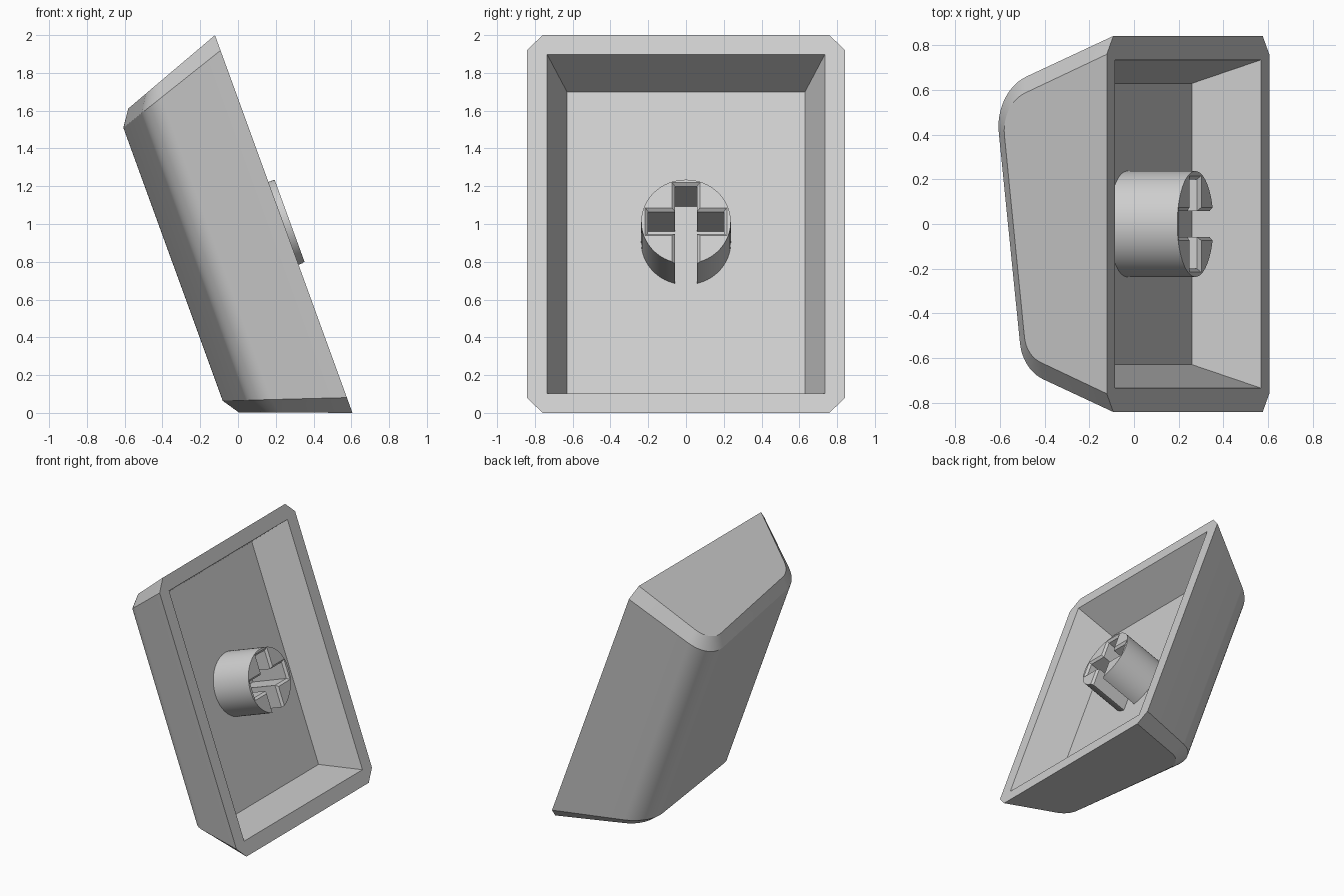
import bpy, bmesh, math
from mathutils import Vector

if "Cube" in bpy.data.objects:
    bpy.data.objects.remove(bpy.data.objects["Cube"])

# Tilted frame: u runs up the rim plane, y across, n out of the opening
TILT = math.radians(20)
U = Vector((-math.sin(TILT), 0, math.cos(TILT)))
N = Vector((math.cos(TILT), 0, math.sin(TILT)))
Y = Vector((0, 1, 0))
CENTRE = Vector((0.242, 0, 1))

plastic = bpy.data.materials.new("light_grey_plastic")
plastic.use_nodes = True
GREY = (0.62, 0.62, 0.62, 1)
plastic.diffuse_color = GREY
plastic.node_tree.nodes["Principled BSDF"].inputs["Base Color"].default_value = GREY


def loft(name, rings):
    """Solid through matching closed rings of (u, y, n) points."""
    bm = bmesh.new()
    loops = [[bm.verts.new(CENTRE + U * u + Y * y + N * n) for u, y, n in ring]
             for ring in rings]
    for a, b in zip(loops, loops[1:]):
        for i in range(len(a)):
            j = (i + 1) % len(a)
            bm.faces.new((a[i], a[j], b[j], b[i]))
    bm.faces.new(loops[0])
    bm.faces.new(loops[-1])
    bmesh.ops.recalc_face_normals(bm, faces=bm.faces)
    mesh = bpy.data.meshes.new(name)
    bm.to_mesh(mesh)
    bm.free()
    mesh.materials.append(plastic)
    obj = bpy.data.objects.new(name, mesh)
    bpy.context.collection.objects.link(obj)
    return obj


def carve(obj, cutter):
    """Subtract the cutter, remove it, then smooth the rounded areas."""
    cutter.hide_render = True
    mod = obj.modifiers.new("cut", 'BOOLEAN')
    mod.operation = 'DIFFERENCE'
    mod.solver = 'EXACT'
    mod.object = cutter
    bpy.ops.object.select_all(action='DESELECT')
    obj.select_set(True)
    bpy.context.view_layer.objects.active = obj
    bpy.ops.object.modifier_apply(modifier=mod.name)
    bpy.data.objects.remove(cutter)
    bpy.ops.object.shade_smooth_by_angle(angle=math.radians(22))


def fillet(p, c, q, r, steps=12):
    a, b = (p - c).normalized(), (q - c).normalized()
    half = a.angle(b) / 2
    mid = c + (a + b).normalized() * r / math.sin(half)
    t = r / math.tan(half)
    start, end = (c + a * t - mid).normalized(), (c + b * t - mid).normalized()
    return [mid + start.slerp(end, i / steps) * r for i in range(steps + 1)]


def profile(side, depth, r_back, r_front):
    """Cross-section (y, n): sloping sides, slanted face, two round corners."""
    taper, slant = 0.385, 0.122
    reach = side - taper * depth
    yb, yf = reach / (1 + taper * slant), -reach / (1 - taper * slant)
    back, front = Vector((yb, -depth - slant * yb)), Vector((yf, -depth - slant * yf))
    p, q = Vector((side, 0)), Vector((-side, 0))
    return [p] + fillet(p, back, front, r_back) + fillet(back, front, q, r_front) + [q]


# Cap body: rounded cross-section with bevelled, sloping ends
outer = profile(0.842, 0.572, 0.24, 0.20)
inner = profile(0.760, 0.515, 0.18, 0.14)


def end_ring(points, rim, slope, sign):
    return [(sign * (rim + slope * n), y, n) for y, n in points]


cap = loft("cap_body", [end_ring(inner, 1.064, 0.369, -1),
                        end_ring(outer, 0.978, 0.335, -1),
                        end_ring(outer, 0.978, 0.335, 1),
                        end_ring(inner, 1.064, 0.369, 1)])


# Tapered cavity
def rectangle(n):
    u, y = 0.955 + 0.362 * n, 0.735 + 0.362 * n
    return [(-u, -y, n), (u, -y, n), (u, y, n), (-u, y, n)]


carve(cap, loft("cavity_cutter", [rectangle(-0.29), rectangle(0.1)]))

# Round stem with a chamfered cross slot, open at the lower side
TIP, RADIUS, SIDES = 0.035, 0.237, 64


def circle(n):
    angles = [2 * math.pi * i / SIDES for i in range(SIDES)]
    return [(RADIUS * math.cos(a), RADIUS * math.sin(a), n) for a in angles]


def cross(n, grow):
    arm, slot = 0.062 + grow, 0.058 + grow
    wide, top, low = 0.2 + grow, 0.205 + grow, -0.4
    right = [(low, slot), (-arm, slot), (-arm, wide), (arm, wide), (arm, slot), (top, slot)]
    left = [(u, -y) for u, y in reversed(right)]
    return [(u, y, n) for u, y in right + left]


stem = loft("stem", [circle(-0.3), circle(TIP)])
CHAMFER = 0.016
carve(stem, loft("slot_cutter", [cross(-0.4, 0), cross(TIP - CHAMFER, 0),
                                 cross(TIP + CHAMFER, 2 * CHAMFER)]))
